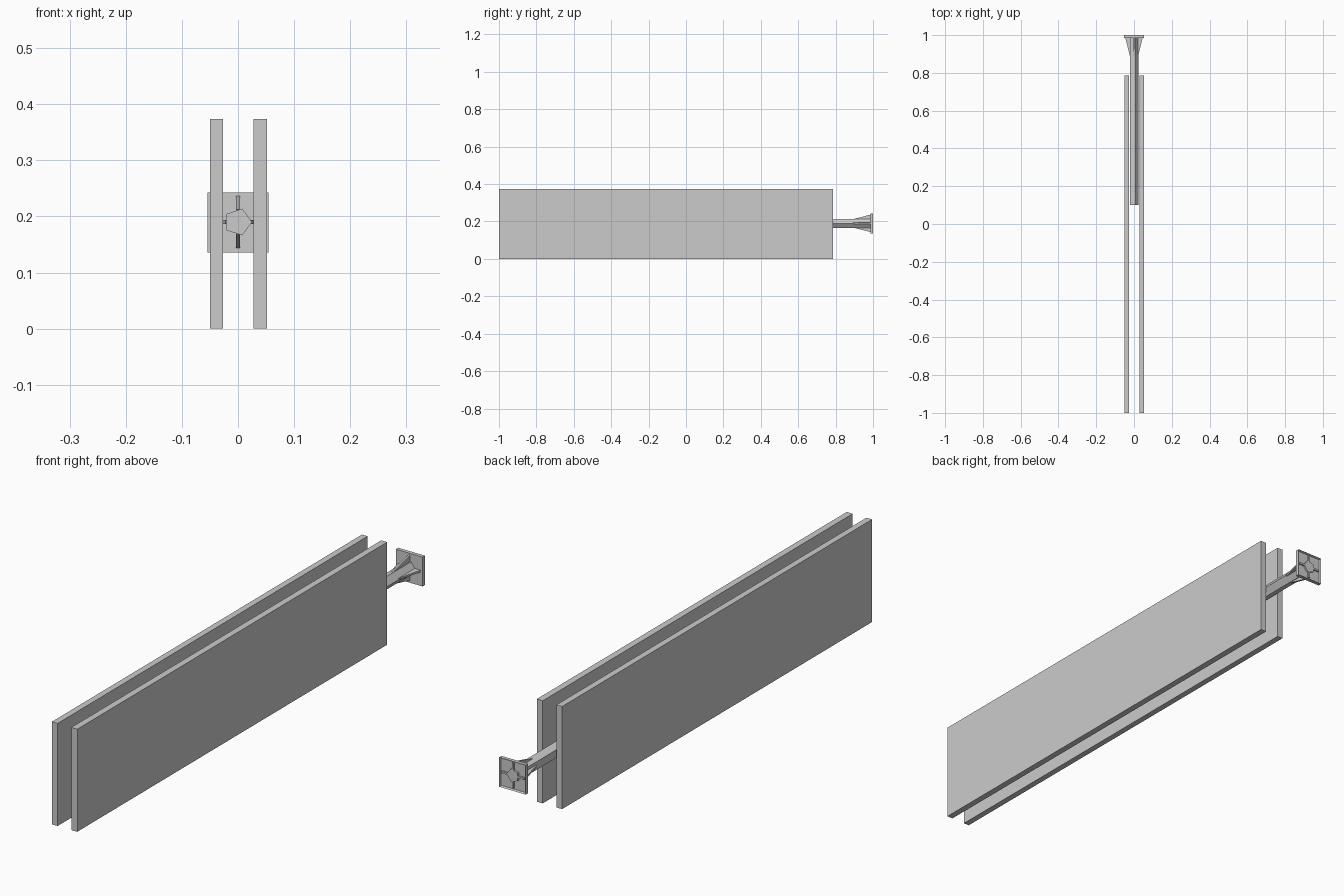
import bpy, bmesh, math
from mathutils import Matrix

if "Cube" in bpy.data.objects:
    bpy.data.objects.remove(bpy.data.objects["Cube"])

grey = bpy.data.materials.new("plain_grey")
grey.use_nodes = True
grey.diffuse_color = (0.6, 0.6, 0.6, 1)
grey.node_tree.nodes["Principled BSDF"].inputs["Base Color"].default_value = (0.6, 0.6, 0.6, 1)

AXIS_Z = 0.19   # height of the rod axis


def finish(name, bm):
    bmesh.ops.recalc_face_normals(bm, faces=bm.faces)
    mesh = bpy.data.meshes.new(name)
    bm.to_mesh(mesh)
    bm.free()
    mesh.materials.append(grey)
    obj = bpy.data.objects.new(name, mesh)
    bpy.context.collection.objects.link(obj)
    return obj


def box(name, x, y, z):
    bm = bmesh.new()
    bmesh.ops.create_cube(bm, size=1)
    for v in bm.verts:
        for i, (low, high) in enumerate((x, y, z)):
            v.co[i] = low if v.co[i] < 0 else high
    return finish(name, bm)


# Two long upright boards
box("right_board", (-0.05, -0.027), (-1, 0.785), (0, 0.374))
box("left_board", (0.028, 0.052), (-1, 0.785), (0, 0.374))

# Five-sided rod, one corner toward +x
bm = bmesh.new()
start, end = 0.1, 0.998
bmesh.ops.create_cone(bm, cap_ends=True, segments=5, radius1=0.025, radius2=0.025, depth=end - start)
corner = max(bm.verts, key=lambda v: v.co.x)
turn = -math.atan2(corner.co.y, corner.co.x)
bm.transform(Matrix.Translation((0, (start + end) / 2, AXIS_Z))
             @ Matrix.Rotation(math.pi / 2, 4, "X") @ Matrix.Rotation(turn, 4, "Z"))
finish("rod", bm)

# Four tapered fins bracing the rod against the end plate
for i, side in enumerate(("left", "top", "right", "bottom")):
    bm = bmesh.new()
    profile = [(0.01, 0.89), (0.022, 0.89), (0.046, 0.985), (0.046, 0.998), (0.01, 0.998)]
    face = bm.faces.new([bm.verts.new((r, y, -0.0035)) for r, y in profile])
    solid = bmesh.ops.extrude_face_region(bm, geom=[face])["geom"]
    bmesh.ops.translate(bm, vec=(0, 0, 0.007), verts=[g for g in solid if isinstance(g, bmesh.types.BMVert)])
    bm.transform(Matrix.Translation((0, 0, AXIS_Z)) @ Matrix.Rotation(-i * math.pi / 2, 4, "Y"))
    finish(side + "_fin", bm)

# Square end plate with a shallow rim on its back
plate = box("end_plate", (-0.054, 0.054), (0.986, 1), (0.136, 0.243))
bm = bmesh.new()
bm.from_mesh(plate.data)
bm.faces.ensure_lookup_table()
back = [f for f in bm.faces if f.normal.y > 0.9]
bmesh.ops.inset_region(bm, faces=back, thickness=0.004)
bmesh.ops.translate(bm, vec=(0, -0.008, 0), verts=back[0].verts)
bm.to_mesh(plate.data)
bm.free()
